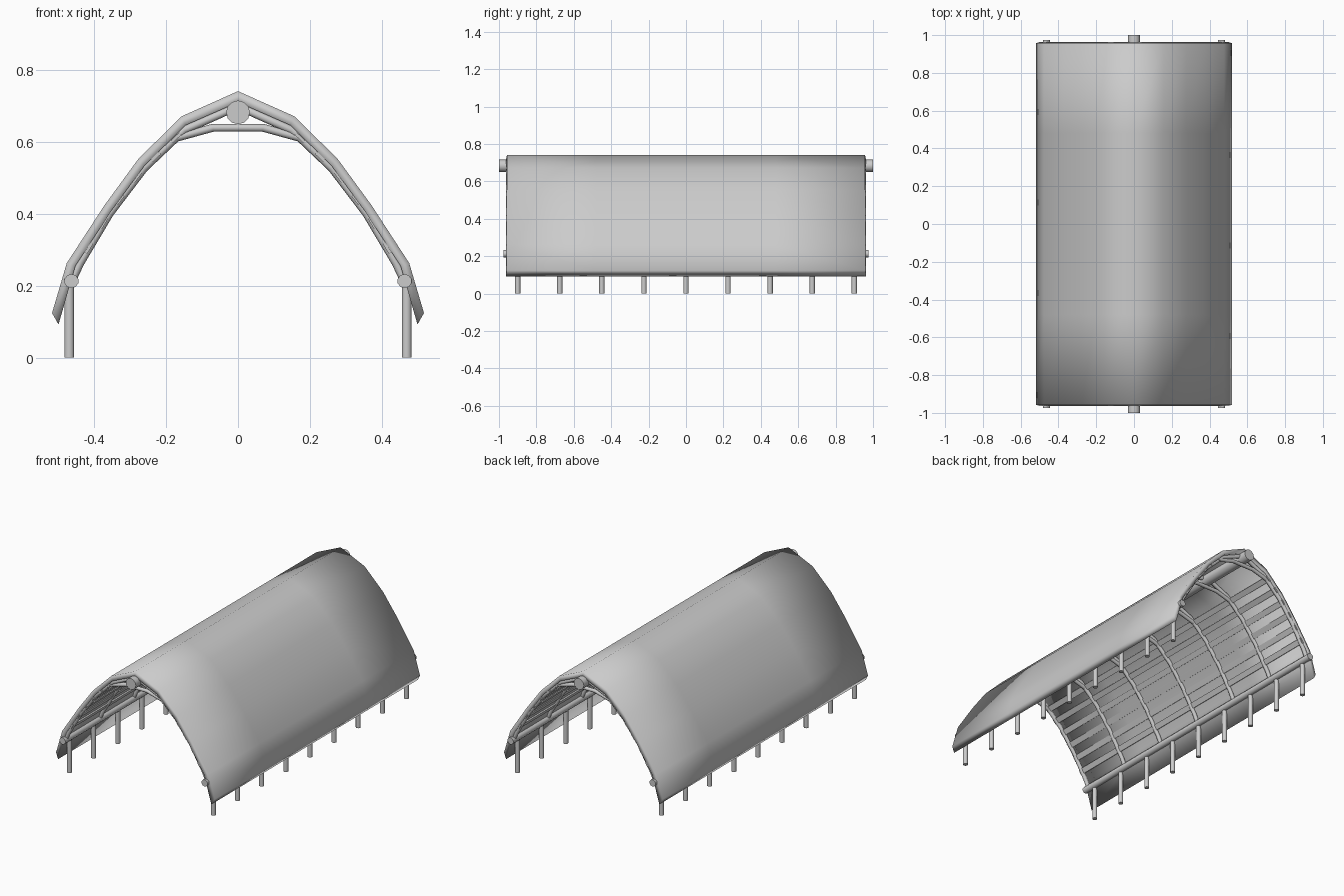
import bpy, bmesh
from mathutils import Vector

cube = bpy.data.objects.get("Cube")
if cube:
    bpy.data.objects.remove(cube, do_unlink=True)

grey = bpy.data.materials.new("plain grey")
grey.use_nodes = True
grey.diffuse_color = (0.6, 0.6, 0.6, 1)
bsdf = next(n for n in grey.node_tree.nodes if n.type == 'BSDF_PRINCIPLED')
bsdf.inputs["Base Color"].default_value = grey.diffuse_color


def finish(name, bm, smooth=True):
    bmesh.ops.recalc_face_normals(bm, faces=bm.faces)
    mesh = bpy.data.meshes.new(name)
    bm.to_mesh(mesh)
    bm.free()
    mesh.materials.append(grey)
    for p in mesh.polygons:
        p.use_smooth = smooth
    obj = bpy.data.objects.new(name, mesh)
    bpy.context.collection.objects.link(obj)
    return obj


def sweep(name, path, radius, sides=10):
    """Round pole following a path, with flat sharp ends."""
    path = [Vector(p) for p in path]
    bm = bmesh.new()
    rings = []
    for i, p in enumerate(path):
        t = (path[min(i + 1, len(path) - 1)] - path[max(i - 1, 0)]).normalized()
        q = t.to_track_quat('Z', 'Y')
        ring = bmesh.ops.create_circle(bm, segments=sides, radius=radius)["verts"]
        for v in ring:
            v.co = p + q @ v.co
        rings.append(ring)
    for a, b in zip(rings, rings[1:]):
        # match rings by the closest starting vertex
        k = min(range(sides), key=lambda j: (b[j].co - b[0].co - a[0].co + path[rings.index(a)]
                                             + b[0].co - path[rings.index(b)]).length)
        for j in range(sides):
            bm.faces.new((a[j], a[(j + 1) % sides], b[(j + 1 + k) % sides], b[(j + k) % sides]))
    bm.faces.new(rings[0])
    bm.faces.new(rings[-1])
    obj = finish(name, bm)
    for poly in obj.data.polygons:
        if len(poly.vertices) > 4:
            poly.use_smooth = False
    for e in obj.data.edges:
        ends = set(e.vertices)
        if max(ends) < sides or min(ends) >= sides * (len(path) - 1):
            e.use_edge_sharp = True
    return obj


def mirrored(half):
    """Full profile from right eave to left eave, half starting at the ridge."""
    return [(-x, z) for x, z in reversed(half)] + half[1:]


# Curved roof shell
outer = mirrored([(0, .742), (.157, .672), (.277, .554), (.372, .424), (.477, .263), (.518, .124)])
inner = mirrored([(0, .711), (.146, .647), (.260, .535), (.352, .410), (.453, .255), (.500, .092)])
n = len(outer)
bm = bmesh.new()
stations = []
for y in (-.963, -.48, 0, .48, .963):
    top = [bm.verts.new((x, max(-.957, min(.957, y)), z)) for x, z in outer]
    low = [bm.verts.new((x, y, z)) for x, z in inner]
    stations.append((top, low))
for (t0, l0), (t1, l1) in zip(stations, stations[1:]):
    for i in range(n - 1):
        bm.faces.new((t0[i], t0[i + 1], t1[i + 1], t1[i]))
        bm.faces.new((l0[i], l1[i], l1[i + 1], l0[i + 1]))
    for i in (0, n - 1):
        bm.faces.new((t0[i], t1[i], l1[i], l0[i]))
for t, l in (stations[0], stations[-1]):
    for i in range(n - 1):
        bm.faces.new((t[i], l[i], l[i + 1], t[i + 1]))
finish("roof_shell", bm)

# Ridge pole and the two wall plates
sweep("ridge_pole", [(0, -1, .683), (0, 1, .683)], .033, 12)
for side, s in (("left", 1), ("right", -1)):
    sweep(f"{side}_wall_plate", [(s * .464, -.975, .213), (s * .464, .975, .213)], .02)
    # Posts
    for i in range(9):
        y = -.9 + .225 * i
        sweep(f"{side}_post_{i + 1}", [(s * .47, y, 0), (s * .47, y, .21)], .014)

# Arched ribs with collar ties
half_rib = [(0, .700), (.150, .634), (.262, .528), (.358, .402), (.440, .264), (.464, .213)]
rib = mirrored(half_rib)
collar = mirrored([(0, .640), (.07, .640), (.172, .612)])
for i in range(7):
    y = -.945 + .315 * i
    sweep(f"rib_{i + 1}", [(x, y, z) for x, z in rib], .012, 8)
    sweep(f"collar_tie_{i + 1}", [(x, y, z) for x, z in collar], .011, 8)

# Flat roof battens lying along the inside of the shell
for side, s in (("left", 1), ("right", -1)):
    number = 0
    for a, b in zip(half_rib[1:-1], half_rib[2:-1]):
        p, q = Vector((s * a[0], 0, a[1])), Vector((s * b[0], 0, b[1]))
        along = (q - p).normalized()
        normal = along.cross(Vector((0, 1, 0)))
        for f in (.2, .7):
            number += 1
            bm = bmesh.new()
            bmesh.ops.create_cube(bm, size=1)
            for v in bm.verts:
                c = v.co.copy()
                v.co = p.lerp(q, f) + along * c.x * .032 + normal * c.z * .009
                v.co.y = c.y * 1.92
            finish(f"{side}_batten_{number}", bm, False)
